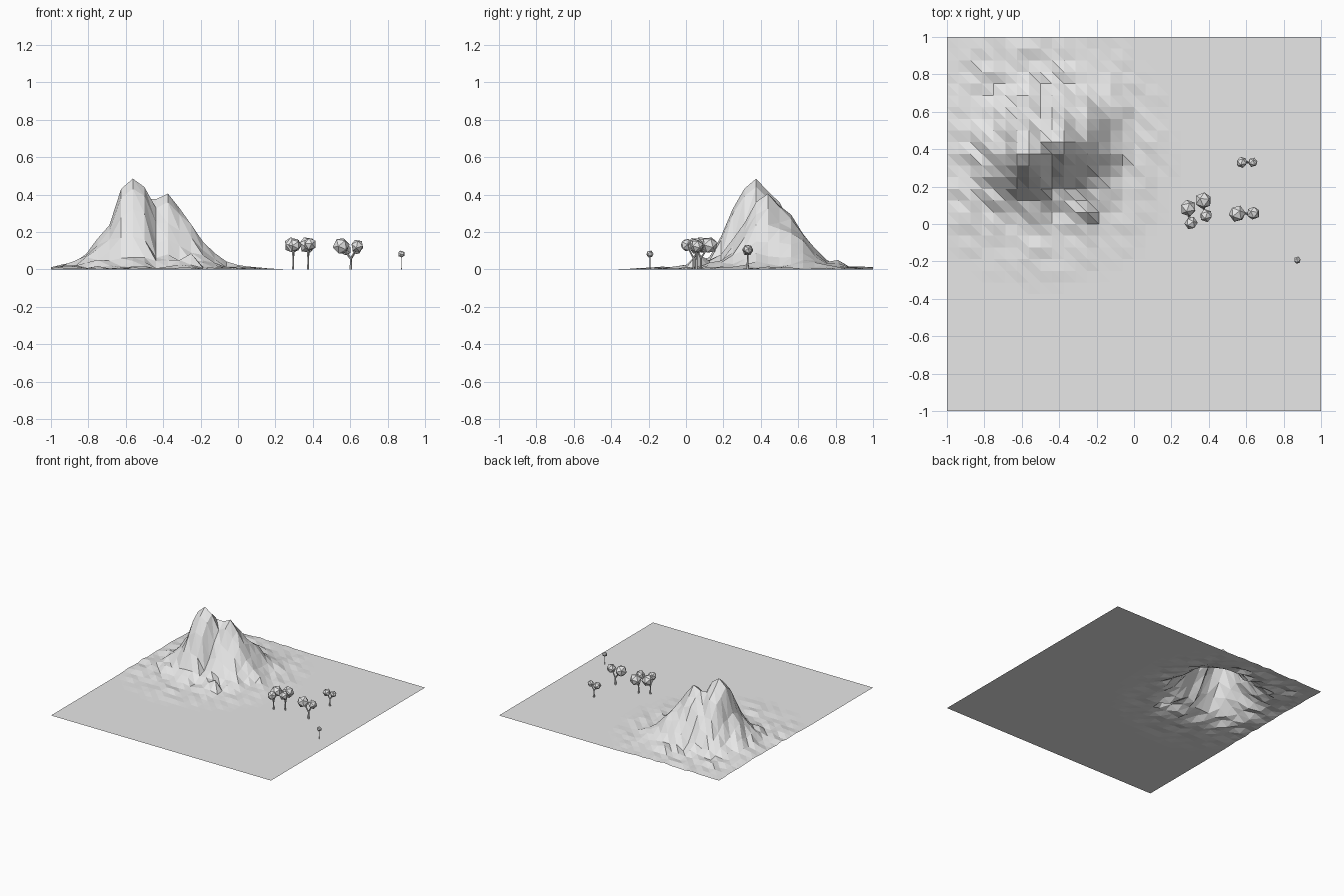
import bpy, bmesh, math, random
from mathutils import Vector

random.seed(4)
cube = bpy.data.objects.get("Cube")
if cube:
    bpy.data.objects.remove(cube, do_unlink=True)

stone = bpy.data.materials.new("light_grey")
stone.use_nodes = True
stone.diffuse_color = (0.8, 0.8, 0.8, 1)
stone.node_tree.nodes["Principled BSDF"].inputs["Base Color"].default_value = stone.diffuse_color


def finish(bm, name):
    mesh = bpy.data.meshes.new(name)
    bm.to_mesh(mesh)
    bm.free()
    mesh.materials.append(stone)
    obj = bpy.data.objects.new(name, mesh)
    bpy.context.collection.objects.link(obj)
    return obj


# Mountain: ridge heights along x, and slope fractions across y
CELL = 1 / 16
RIDGE = [.02, .06, .14, .26, .43, .485, .44, .375, .405, .31, .25, .16, .07, .02]
SLOPE = [.03, .13, .38, .64, .89, 1, .86, .74, .51, .29, .09, .02]
BUMPS = {(-4, 1): .085, (-5, 1): .05, (-9, 1): .045, (-8, 1): .04,
         (-6, 13): .05, (-14, 6): .045, (-13, 6): .06, (-2, 10): .05}


def pick(values, i):
    return values[i] if 0 <= i < len(values) else 0


def height(i, j):
    centre = 7 if i >= -7 else 6          # the east peak sits further back
    rock = pick(RIDGE, i + 14) * pick(SLOPE, j - centre + 5)
    if rock < .35:
        rock *= random.uniform(.9, 1.08)
    reach = math.hypot(i * CELL + .5, j * CELL - .4)
    fade = max(0, min(1, (.74 - reach) / .4))
    foot = .04 * fade * random.random() ** 1.3
    return max(rock, BUMPS.get((i, j), 0), foot + rock * .85)


# Ground sheet raised into the mountain
bm = bmesh.new()
bmesh.ops.create_grid(bm, x_segments=32, y_segments=32, size=1)
for v in bm.verts:
    v.co.z = height(round(v.co.x / CELL), round(v.co.y / CELL))
bmesh.ops.triangulate(bm, faces=bm.faces[:], quad_method='ALTERNATE')
finish(bm, "ground_and_mountain")


def limb(bm, start, end, r1, r2):
    start, end = Vector(start), Vector(end)
    axis = end - start
    made = bmesh.ops.create_cone(bm, cap_ends=True, segments=6, radius1=r1,
                                 radius2=r2, depth=axis.length)["verts"]
    turn = Vector((0, 0, 1)).rotation_difference(axis)
    for v in made:
        v.co = turn @ v.co + (start + end) / 2


def tree(name, base, fork, crowns, r):
    # Trunk and branches
    bm = bmesh.new()
    top = (base[0], base[1], fork)
    limb(bm, (*base, 0), top, r, r * .8)
    for x, y, z, size in crowns:
        limb(bm, top, (x, y, z), r * .8, r * .6)
    finish(bm, name + "_trunk")
    # Faceted crowns
    bm = bmesh.new()
    for x, y, z, size in crowns:
        made = bmesh.ops.create_icosphere(bm, subdivisions=1, radius=size)["verts"]
        turn = random.uniform(0, math.tau)
        bmesh.ops.rotate(bm, verts=made, cent=(0, 0, 0),
                         matrix=Vector((0, 0, 1)).rotation_difference(
                             Vector((math.cos(turn), math.sin(turn), 2))).to_matrix())
        bmesh.ops.translate(bm, verts=made, vec=(x, y, z))
    finish(bm, name + "_crowns")


tree("west_tree", (.295, .04), .06,
     [(.29, .085, .13, .046), (.305, .005, .13, .036)], .006)
tree("middle_tree", (.375, .08), .06,
     [(.37, .125, .13, .046), (.385, .045, .135, .036)], .006)
tree("east_tree", (.603, .055), .055,
     [(.552, .055, .125, .046), (.638, .058, .125, .036)], .007)
tree("back_tree", (.605, .33), .055,
     [(.576, .33, .103, .031), (.635, .33, .105, .026)], .006)
tree("small_tree", (.873, -.193), .04, [(.873, -.193, .082, .02)], .003)
